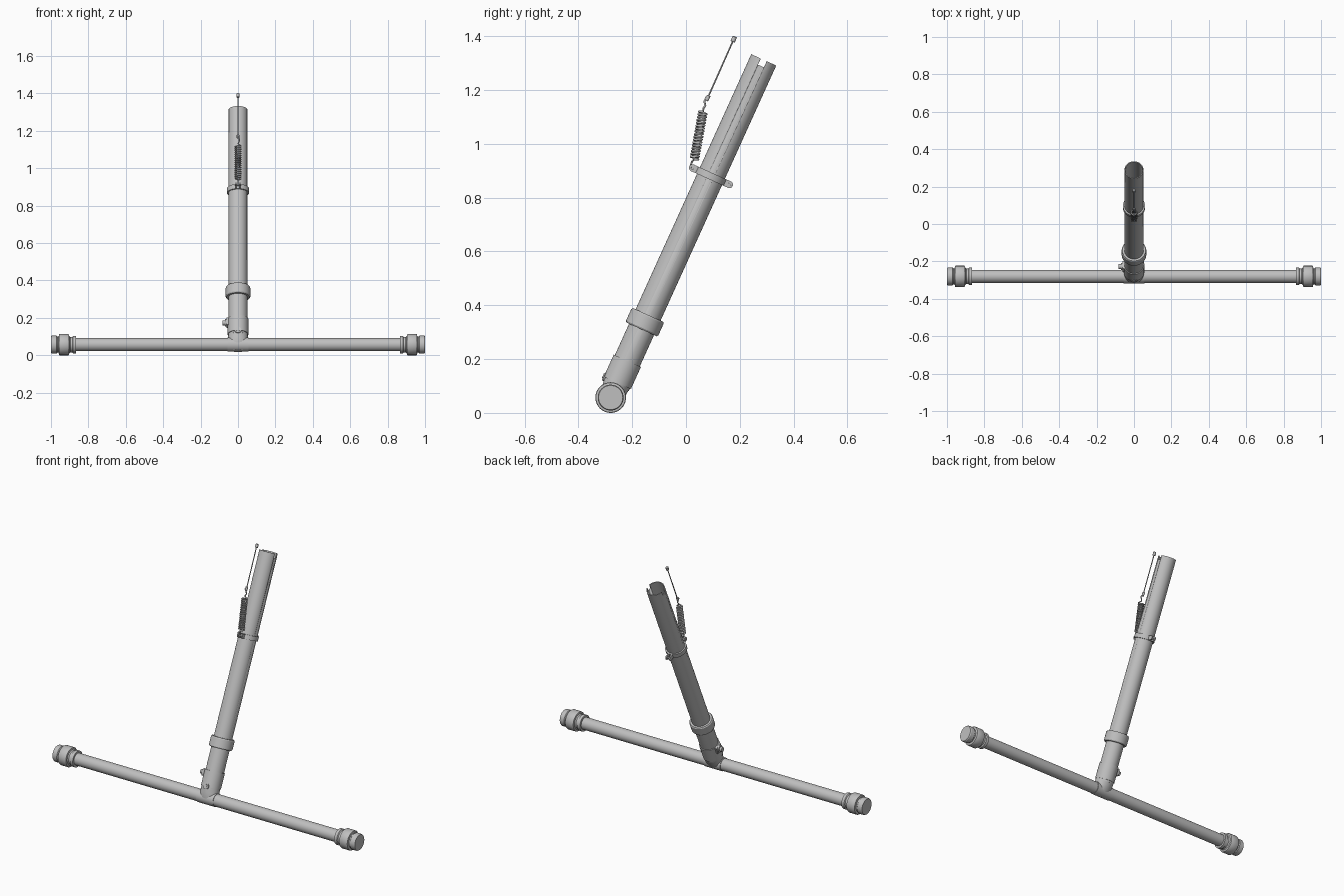
import bpy, bmesh, math
from mathutils import Matrix, Vector

if "Cube" in bpy.data.objects:
    bpy.data.objects.remove(bpy.data.objects["Cube"])

grey = bpy.data.materials.new("plain grey")
grey.use_nodes = True
grey.diffuse_color = (0.52, 0.52, 0.52, 1)
grey.node_tree.nodes["Principled BSDF"].inputs["Base Color"].default_value = (0.52, 0.52, 0.52, 1)

# Frames: the crossbar centre, and the post leaning back from it
BAR = Vector((0, -0.28, 0.057))
TOP = Vector((0, 0.289, 1.312))
lean = math.atan2(TOP.y - BAR.y, TOP.z - BAR.z)
LENGTH = (TOP - BAR).length
BASE = Matrix.Translation(BAR)
POST = BASE @ Matrix.Rotation(-lean, 4, 'X')
ALONG_X = Matrix.Rotation(math.pi / 2, 4, 'Y')
ALONG_Y = Matrix.Rotation(math.pi / 2, 4, 'X')


def finish(name, bm, matrix):
    bmesh.ops.recalc_face_normals(bm, faces=bm.faces)
    mesh = bpy.data.meshes.new(name)
    bm.to_mesh(mesh)
    bm.free()
    mesh.transform(matrix)
    if matrix.determinant() < 0:
        mesh.flip_normals()
    mesh.materials.append(grey)
    ob = bpy.data.objects.new(name, mesh)
    bpy.context.collection.objects.link(ob)
    bpy.ops.object.select_all(action='DESELECT')
    ob.select_set(True)
    bpy.context.view_layer.objects.active = ob
    bpy.ops.object.shade_smooth_by_angle(angle=math.radians(30))
    return ob


def loft(name, rings, matrix, hollow=False, sides=40):
    """Bridge elliptical rings (rx, ry, height); hollow closes the profile on itself."""
    bm = bmesh.new()
    loops = []
    for rx, ry, h in rings:
        angles = [2 * math.pi * i / sides for i in range(sides)]
        loops.append([bm.verts.new((rx * math.cos(a), ry * math.sin(a), h)) for a in angles])
    pairs = list(zip(loops, loops[1:]))
    if hollow:
        pairs.append((loops[-1], loops[0]))
    else:
        bm.faces.new(loops[0])
        bm.faces.new(loops[-1])
    for a, b in pairs:
        for i in range(sides):
            j = (i + 1) % sides
            bm.faces.new((a[i], a[j], b[j], b[i]))
    return finish(name, bm, matrix)


def lathe(name, profile, matrix, hollow=False, sides=40):
    return loft(name, [(r, r, h) for r, h in profile], matrix, hollow, sides)


def pipe(name, inner, outer, low, high, matrix, sides=40):
    return lathe(name, [(inner, low), (outer, low), (outer, high), (inner, high)], matrix, True, sides)


def box(name, centre, size, matrix):
    bm = bmesh.new()
    bmesh.ops.create_cube(bm, size=1)
    bm.transform(Matrix.Translation(centre) @ Matrix.Diagonal((*size, 1)))
    return finish(name, bm, matrix)


def wire(name, points, radius):
    curve = bpy.data.curves.new(name, 'CURVE')
    curve.dimensions = '3D'
    curve.bevel_depth = radius
    curve.bevel_resolution = 2
    curve.use_fill_caps = True
    spline = curve.splines.new('POLY')
    spline.points.add(len(points) - 1)
    for p, co in zip(spline.points, points):
        p.co = (*co, 1)
    curve.materials.append(grey)
    ob = bpy.data.objects.new(name, curve)
    bpy.context.collection.objects.link(ob)


# Crossbar with a stepped coupling at each end
lathe("crossbar", [(0.035, -0.88), (0.035, 0.88)], BASE @ ALONG_X)
coupling = [(0.035, 0.865), (0.047, 0.865), (0.047, 0.882), (0.041, 0.886), (0.041, 0.896),
            (0.046, 0.902), (0.055, 0.904), (0.057, 0.908), (0.057, 0.953), (0.055, 0.957),
            (0.043, 0.959), (0.043, 0.966), (0.048, 0.97), (0.048, 0.995), (0.045, 1.0)]
for side, label in ((1, "left"), (-1, "right")):
    lathe("coupling_" + label, coupling, BASE @ Matrix.Diagonal((side, 1, 1, 1)) @ ALONG_X)

# Saddle tee wrapping the bar
pipe("tee_sleeve", 0.034, 0.038, -0.056, 0.056, BASE @ ALONG_X)
loft("tee_saddle", [(0.053, 0.014, -0.036), (0.057, 0.03, -0.022), (0.057, 0.04, 0.0),
                    (0.053, 0.047, 0.03), (0.052, 0.052, 0.065)], POST)

# Hollow post with a notch across its open end
post = pipe("post_tube", 0.046, 0.051, 0.05, LENGTH, POST, 48)
cutter = box("notch_cutter", (0, 0, LENGTH), (0.2, 0.024, 0.05), POST)
cutter.hide_render = True
notch = post.modifiers.new("notch", 'BOOLEAN')
notch.operation = 'DIFFERENCE'
notch.solver = 'EXACT'
notch.object = cutter
bpy.context.view_layer.objects.active = post
bpy.ops.object.modifier_apply(modifier=notch.name)
bpy.data.objects.remove(cutter)

# Lower sleeve, its side screw and front bolt
pipe("lower_sleeve", 0.05, 0.0555, 0.06, 0.15, POST)
SIDE = POST @ Matrix.Translation((0, 0, 0.128)) @ ALONG_X
lathe("side_screw", [(0.011, -0.05), (0.011, -0.062), (0.02, -0.062), (0.02, -0.07),
                     (0.013, -0.07), (0.013, -0.084)], SIDE, sides=20)
box("side_lug", (-0.056, 0, 0.128), (0.012, 0.044, 0.04), POST)
lathe("front_bolt", [(0.018, 0.04), (0.018, 0.056), (0.01, 0.056), (0.01, 0.06)],
      POST @ Matrix.Translation((0, 0, 0.063)) @ ALONG_Y, sides=20)

# Collar
lathe("collar", [(0.05, 0.278), (0.062, 0.278), (0.066, 0.284), (0.066, 0.331),
                 (0.062, 0.337), (0.05, 0.337)], POST, True)

# Clamp ring with paired, drilled ears front and back
RING = 0.903
pipe("clamp_ring", 0.05, 0.059, RING - 0.013, RING + 0.013, POST)
for y, place in ((-1, "front"), (1, "back")):
    for x, label in ((1, "left"), (-1, "right")):
        box(f"ear_{place}_{label}", (x * 0.011, y * 0.061, RING), (0.007, 0.016, 0.026), POST)
        pipe(f"ear_eye_{place}_{label}", 0.006, 0.0135, -0.0035, 0.0035,
             POST @ Matrix.Translation((x * 0.011, y * 0.075, RING)) @ ALONG_X, 20)
    lathe(f"ear_pin_{place}", [(0.0055, -0.015), (0.0055, 0.015)],
          POST @ Matrix.Translation((0, y * 0.075, RING)) @ ALONG_X, sides=12)

# Coil spring with hooks at both ends
low, high = Vector((0, 0.031, 0.942)), Vector((0, 0.063, 1.12))
axis = (high - low).normalized()
across = Vector((1, 0, 0))
normal = axis.cross(across)
TURNS, STEPS = 17, 18
coil = []
for i in range(TURNS * STEPS + 1):
    a = 2 * math.pi * i / STEPS
    coil.append(low.lerp(high, i / (TURNS * STEPS)) + 0.0145 * (across * math.cos(a) + normal * math.sin(a)))
wire("spring", coil, 0.0042)
ear = POST @ Vector((0, -0.075, RING))
wire("lower_hook", [ear, ear + Vector((0, -0.006, 0.012)), low + Vector((0, -0.008, -0.006)), coil[0]], 0.0035)
wire("upper_hook", [coil[-1], high + Vector((0, 0.002, 0.012)), Vector((0.006, 0.072, 1.143)),
                    Vector((0.006, 0.068, 1.158)), Vector((-0.004, 0.074, 1.17)), Vector((0, 0.08, 1.178))], 0.0038)

# Thin cable with a ferrule at each end
start, end = Vector((0, 0.076, 1.16)), Vector((0, 0.182, 1.399))
wire("cable", [start, end], 0.0028)
aim = (end - start).to_track_quat('Z', 'Y').to_matrix().to_4x4()
for name, spot, r in (("lower_ferrule", start, 0.007), ("upper_ferrule", end - (end - start) * 0.085, 0.0085)):
    lathe(name, [(r * 0.8, 0), (r, 0.002), (r, 0.02), (r * 0.8, 0.022)],
          Matrix.Translation(spot) @ aim, sides=16)
